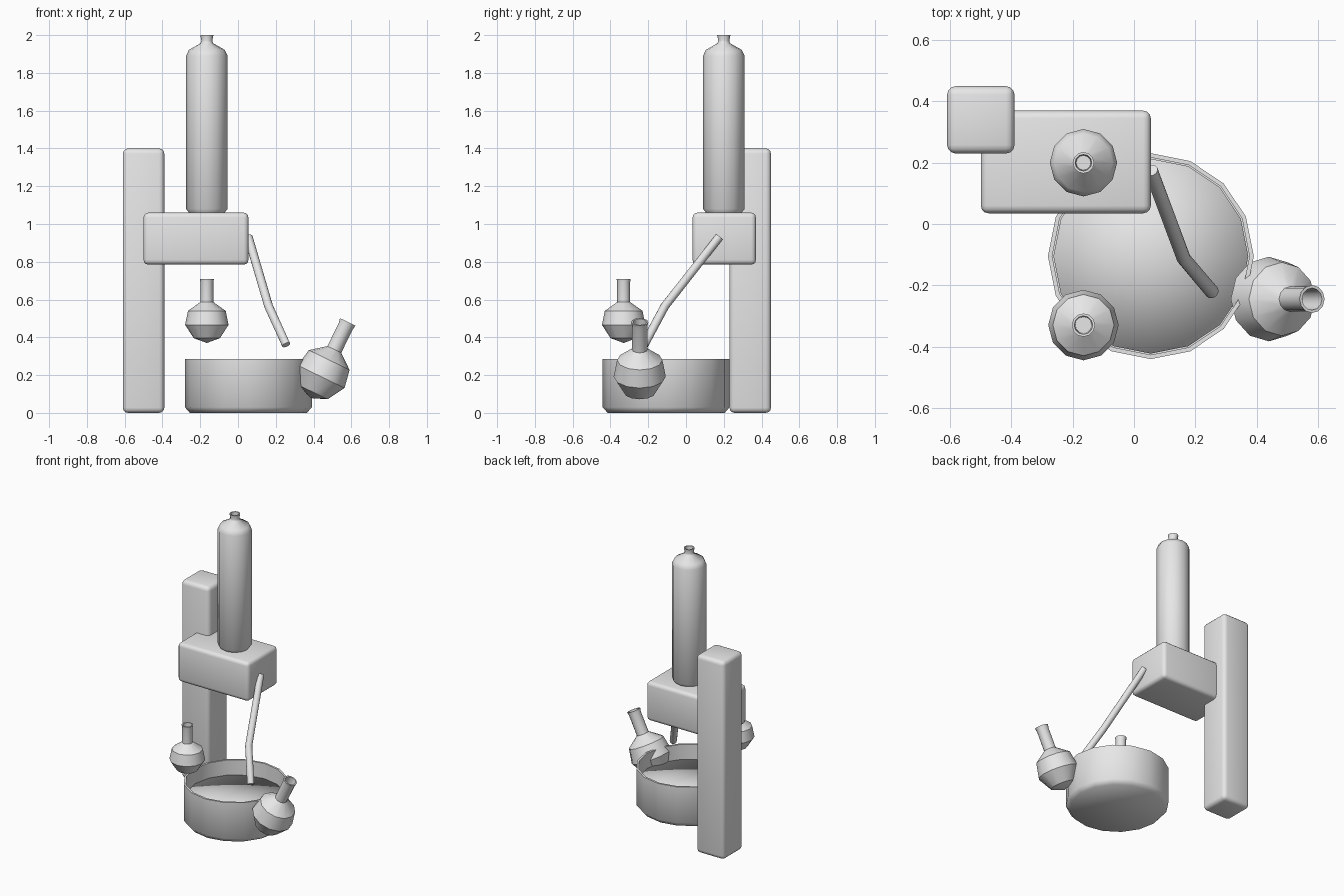
import bpy
import bmesh
from math import cos, sin, pi, radians
from mathutils import Vector, Matrix

if "Cube" in bpy.data.objects:
    bpy.data.objects.remove(bpy.data.objects["Cube"], do_unlink=True)

grey = bpy.data.materials.new("light_grey")
grey.use_nodes = True
grey.diffuse_color = (0.8, 0.8, 0.8, 1)
grey.node_tree.nodes["Principled BSDF"].inputs["Base Color"].default_value = (0.8, 0.8, 0.8, 1)


def finish(bm, name, smooth_angle):
    bmesh.ops.recalc_face_normals(bm, faces=bm.faces[:])
    mesh = bpy.data.meshes.new(name)
    bm.to_mesh(mesh)
    bm.free()
    mesh.materials.append(grey)
    obj = bpy.data.objects.new(name, mesh)
    bpy.context.collection.objects.link(obj)
    bpy.ops.object.select_all(action="DESELECT")
    obj.select_set(True)
    bpy.context.view_layer.objects.active = obj
    bpy.ops.object.shade_smooth_by_angle(angle=radians(smooth_angle))
    return obj


def rounded_box(name, low, high, bevel):
    low, high = Vector(low), Vector(high)
    bm = bmesh.new()
    bmesh.ops.create_cube(bm, size=1)
    bmesh.ops.scale(bm, vec=high - low, verts=bm.verts)
    bmesh.ops.translate(bm, vec=(low + high) / 2, verts=bm.verts)
    bmesh.ops.bevel(bm, geom=bm.edges[:], offset=bevel, segments=3,
                    profile=0.5, affect="EDGES")
    return finish(bm, name, 35)


def lathe(name, profile, sides, place, smooth_angle):
    """Turn (radius, height) points round z; radius 0 makes a pole."""
    bm = bmesh.new()
    rings = []
    for r, z in profile:
        count = sides if r > 0 else 1
        rings.append([bm.verts.new((r * cos(2 * pi * i / sides),
                                    r * sin(2 * pi * i / sides), z))
                      for i in range(count)])
    for a, b in zip(rings, rings[1:]):
        for i in range(sides):
            j = (i + 1) % sides
            corners = [a[i % len(a)], a[j % len(a)], b[j % len(b)], b[i % len(b)]]
            bm.faces.new(list(dict.fromkeys(corners)))
    bmesh.ops.transform(bm, matrix=place, verts=bm.verts)
    return finish(bm, name, smooth_angle)


def pipe(name, points, radius, sides):
    points = [Vector(p) for p in points]
    bm = bmesh.new()
    rings = []
    for i, p in enumerate(points):
        before, after = points[max(i - 1, 0)], points[min(i + 1, len(points) - 1)]
        axis = (after - before).normalized()
        turn = axis.to_track_quat("Z", "X")
        rings.append([bm.verts.new(p + turn @ Vector((radius * cos(2 * pi * k / sides),
                                                      radius * sin(2 * pi * k / sides), 0)))
                      for k in range(sides)])
    for a, b in zip(rings, rings[1:]):
        for k in range(sides):
            m = (k + 1) % sides
            bm.faces.new((a[k], a[m], b[m], b[k]))
    for ring in (rings[0], rings[-1]):
        bm.faces.new(ring)
    return finish(bm, name, 40)


# Stand and motor head
rounded_box("support_post", (-0.61, 0.23, 0), (-0.39, 0.45, 1.4), 0.028)
rounded_box("motor_head", (-0.5, 0.035, 0.785), (0.055, 0.37, 1.06), 0.025)

# Tall condenser column with a short open neck
column = [(0, 1.055), (0.09, 1.055), (0.11, 1.08), (0.11, 1.89), (0.095, 1.922),
          (0.033, 1.957), (0.029, 1.97), (0.035, 2.0), (0.027, 2.0), (0.024, 1.96),
          (0, 1.96)]
lathe("condenser", column, 12, Matrix.Translation((-0.165, 0.2, 0)), 50)

# Water bath: thin-walled pan and the water in it
pan = [(0, 0), (0.31, 0), (0.336, 0.03), (0.336, 0.285), (0.322, 0.285),
       (0.322, 0.04), (0, 0.04)]
bath_place = Matrix.Translation((0.055, -0.105, 0))
lathe("bath_pan", pan, 16, bath_place, 65)
water = [(0, 0.05), (0.318, 0.05), (0.318, 0.18), (0, 0.18)]
lathe("bath_water", water, 16, bath_place, 180)

# Two flasks, measured from the widest ring of the bulb
flask = [(0, -0.096), (0.07, -0.07), (0.115, 0), (0.1, 0.074), (0.034, 0.121),
         (0.034, 0.225), (0.038, 0.244), (0.03, 0.244), (0.027, 0.14), (0, 0.14)]
lathe("receiving_flask", flask, 12, Matrix.Translation((-0.165, -0.33, 0.466)), 32)
tilted = (Matrix.Translation((0.44, -0.245, 0.192))
          @ Matrix.Rotation(radians(26), 4, "Y")
          @ Matrix.Diagonal((1.2, 1.2, 1.32, 1)))
lathe("evaporating_flask", flask, 12, tilted, 32)

# Bent vapour tube from the head down to the bath
pipe("vapour_tube", [(0.055, 0.175, 0.93), (0.162, -0.112, 0.565), (0.255, -0.222, 0.36)],
     0.023, 12)
